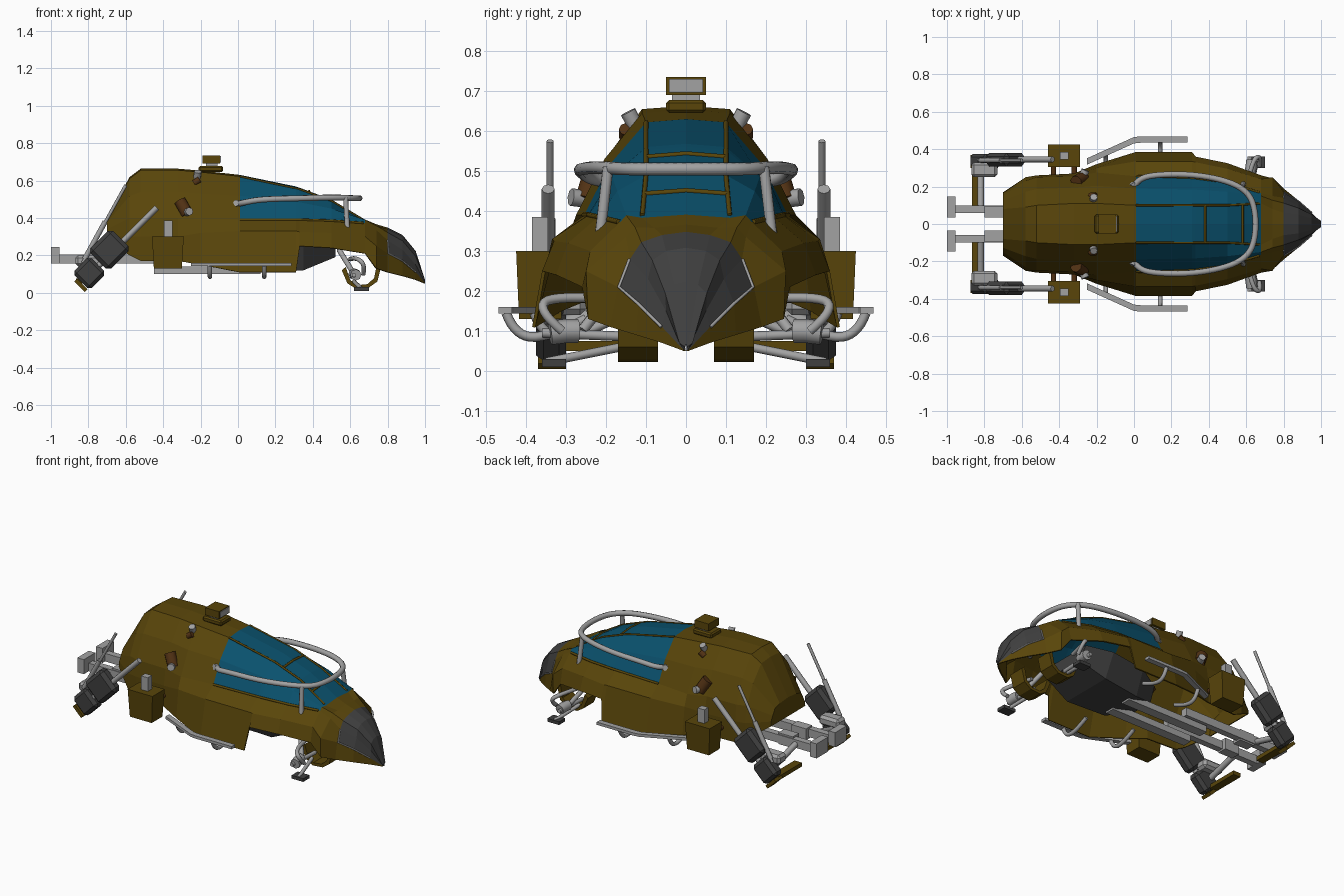
import bpy, bmesh, math
from mathutils import Vector, Matrix

if "Cube" in bpy.data.objects:
    bpy.data.objects.remove(bpy.data.objects["Cube"])

def material(name, r, g, b):
    m = bpy.data.materials.new(name)
    m.diffuse_color = (r, g, b, 1)
    m.use_nodes = True
    m.node_tree.nodes["Principled BSDF"].inputs["Base Color"].default_value = m.diffuse_color
    return m

GOLD = material("gold brown paint", 0.10, 0.06, 0.003)
BLUE = material("blue glass", 0.003, 0.083, 0.155)
DARK = material("dark grey", 0.05, 0.05, 0.05)
GREY = material("light grey metal", 0.36, 0.36, 0.36)
RUST = material("dark brown", 0.085, 0.032, 0.007)

def mesh(name, verts, faces, *mats):
    me = bpy.data.meshes.new(name)
    me.from_pydata([tuple(v) for v in verts], [], faces)
    for m in mats:
        me.materials.append(m)
    bm = bmesh.new()
    bm.from_mesh(me)
    bmesh.ops.remove_doubles(bm, verts=bm.verts, dist=0.0005)
    bmesh.ops.recalc_face_normals(bm, faces=bm.faces)
    bm.to_mesh(me)
    bm.free()
    ob = bpy.data.objects.new(name, me)
    bpy.context.collection.objects.link(ob)
    return ob

BOX_FACES = [(0, 1, 3, 2), (4, 6, 7, 5), (0, 4, 5, 1), (2, 3, 7, 6), (0, 2, 6, 4), (1, 5, 7, 3)]

def box(name, lo, hi, mat, taper=1.0, tilt=0.0, bevel=0.0):
    """Box between two corners; taper shrinks the bottom, tilt turns it about y."""
    lo, hi = Vector(lo), Vector(hi)
    c, h = (lo + hi) / 2, (hi - lo) / 2
    vs = []
    for sx in (-1, 1):
        for sy in (-1, 1):
            for sz in (-1, 1):
                k = taper if sz < 0 else 1
                v = Vector((sx * h.x * k, sy * h.y * k, sz * h.z))
                vs.append(c + Matrix.Rotation(tilt, 3, 'Y') @ v)
    ob = mesh(name, vs, BOX_FACES, mat)
    if bevel:
        m = ob.modifiers.new("bevel", 'BEVEL')
        m.width, m.segments = bevel, 1
    return ob

def strip(name, sections, mat):
    """Loft through four-cornered sections, closed at both ends."""
    k = len(sections)
    f = [(4 * i + j, 4 * i + (j + 1) % 4, 4 * i + 4 + (j + 1) % 4, 4 * i + 4 + j) for i in range(k - 1) for j in range(4)]
    return mesh(name, [v for s in sections for v in s], f + [(0, 1, 2, 3), tuple(range(4 * k - 4, 4 * k))], mat)

def tube(name, pts, r, mat, sides=10, smooth=False):
    """Round bar along points, made from a bevelled curve."""
    cu = bpy.data.curves.new(name, 'CURVE')
    cu.dimensions = '3D'
    cu.bevel_depth, cu.bevel_resolution, cu.use_fill_caps = r, sides // 4, True
    sp = cu.splines.new('NURBS' if smooth else 'POLY')
    sp.points.add(len(pts) - 1)
    for p, q in zip(sp.points, pts):
        p.co = (*q, 1)
    if smooth:
        sp.use_endpoint_u, sp.order_u, sp.resolution_u = True, 3, 5
    tmp = bpy.data.objects.new(name + " path", cu)
    bpy.context.collection.objects.link(tmp)
    bpy.context.view_layer.update()
    me = bpy.data.meshes.new_from_object(tmp.evaluated_get(bpy.context.evaluated_depsgraph_get()))
    bpy.data.objects.remove(tmp)
    me.materials.clear()
    me.materials.append(mat)
    for p in me.polygons:
        p.use_smooth = len(p.vertices) == 4
    ob = bpy.data.objects.new(name, me)
    bpy.context.collection.objects.link(ob)
    return ob

# Hull stations: x, then roof edge, belt line, skirt top, skirt bottom (y, z)
ST = [
    (-0.70, .08, .39, .15, .34, .165, .31, .17, .28),
    (-0.58, .09, .61, .23, .40, .25, .30, .25, .20),
    (-0.52, .10, .655, .25, .40, .26, .30, .26, .17),
    (-0.32, .11, .655, .255, .40, .27, .30, .27, .17),
    (-0.20, .11, .645, .275, .39, .30, .32, .32, .15),
    (0.01, .10, .622, .255, .39, .335, .33, .385, .11),
    (0.31, .10, .56, .245, .39, .335, .33, .385, .11),
    (0.33, .10, .553, .243, .39, .33, .325, .36, .25),
    (0.50, .10, .49, .22, .385, .295, .32, .325, .24),
    (0.68, .11, .383, .165, .372, .24, .30, .26, .21),
    (0.74, .08, .358, .15, .335, .25, .25, .245, .13),
    (0.80, .06, .34, .14, .28, .17, .21, .19, .11),
    (0.88, .05, .30, .095, .23, .12, .17, .125, .09),
    (0.95, .03, .215, .05, .15, .06, .11, .06, .07),
    (1.00, .003, .06, .006, .055, .006, .052, .006, .05),
]
verts, faces = [], []
for x, ry, rz, by, bz, sy, sz, oy, oz in ST:
    half = [(ry, rz), ((ry + by) / 2 + .012, (rz + bz) / 2 + .012), (by, bz), (sy, sz), (oy, oz)]
    ring = [(-y, z) for y, z in reversed(half)] + [(0, rz + .008)] + half
    verts += [(x, y, z) for y, z in ring]
n = 11
for i in range(len(ST) - 1):
    for j in range(n - 1):
        faces.append((i * n + j, i * n + j + 1, (i + 1) * n + j + 1, (i + 1) * n + j))
faces.append(tuple(range(n)))
hull = mesh("hull", verts, faces, GOLD, BLUE, DARK)
for p in hull.data.polygons:
    c = p.center
    zs = [hull.data.vertices[v].co.z for v in p.vertices]
    if 0.01 < c.x < 0.68 and min(zs) > 0.37:
        p.material_index = 1
    elif c.x > 0.81 and c.z > 0.24 - 0.95 * (c.x - 0.80):
        p.material_index = 2
sol = hull.modifiers.new("thickness", 'SOLIDIFY')
sol.thickness, sol.offset = 0.008, -1

def roof_at(x, part):
    """Point on the roof edge (0), pane middle (.5) or belt line (1)."""
    for a, b in zip(ST, ST[1:]):
        if a[0] <= x <= b[0]:
            t = (x - a[0]) / (b[0] - a[0])
            q = [u + (v - u) * t for u, v in zip(a, b)]
            k = .012 if part == .5 else 0
            return (x, q[1] + (q[3] - q[1]) * part + k, q[2] + (q[4] - q[2]) * part + k)

# Canopy frame bars
flip = lambda p, s: (p[0], p[1] * s, p[2])
for s in (1, -1):
    tube("canopy_long_bar", [flip(roof_at(x, 0), s) for x in (.01, .33, .5, .67)], .006, GOLD)
    tube("canopy_belt_bar", [flip(roof_at(x, 1), s) for x in (.01, .33, .5, .67)], .007, GOLD)
for x in (.38, .58):
    h = roof_at(x, 0)
    tube("canopy_cross_bar", [flip(h, -1), (x, 0, h[2] + .008), h], .007, GOLD)

# Trim along the dark beak
for s in (1, -1):
    tube("beak_trim", [(.80, .141 * s, .28), (.805, .168 * s, .21), (.88, .122 * s, .17), (.95, .061 * s, .11)], .004, GREY)

# Roof sensor
box("sensor_base", (-.21, -.05, .645), (-.08, .05, .678), GOLD, bevel=.008)
box("sensor_neck", (-.17, -.035, .67), (-.11, .035, .70), GREY)
box("sensor_head", (-.19, -.05, .69), (-.095, .05, .735), GOLD)
box("sensor_lens", (-.097, -.042, .696), (-.091, .042, .73), GREY)

# Guard rail around the canopy
rail = [(0, .20, .475), (.02, .24, .48), (.12, .265, .50), (.33, .265, .505), (.52, .225, .51), (.62, .16, .505), (.65, .06, .505)]
tube("canopy_guard_rail", rail + [flip(p, -1) for p in reversed(rail)], .016, GREY, smooth=True)

# Underside chassis
cs = [(-.05, .12, .15, .24), (.1, .2, .11, .26), (.35, .24, .12, .26), (.52, .2, .19, .26)]
strip("chassis_block", [[(x, -.7 * y, a), (x, .7 * y, a), (x, y, b), (x, -y, b)] for x, y, a, b in cs], DARK)

for s in (1, -1):
    def P(*pts):
        return [(x, y * s, z) for x, y, z in pts]
    def B(name, lo, hi, mat, **kw):
        a, b = sorted((lo[1] * s, hi[1] * s))
        return box(name, (lo[0], a, lo[2]), (hi[0], b, hi[2]), mat, **kw)

    tube("rail_post", P((.575, .195, .51), (.585, .215, .34)), .014, GREY)
    tube("rail_rear_mount", P((0, .20, .475), (-.01, .22, .48)), .018, GREY)
    # chassis beams and bumper
    B("chassis_beam", (-.45, .04, .10), (.12, .10, .14), GREY)
    B("rear_beam", (-.96, .06, .155), (-.30, .10, .205), GREY)
    B("rear_beam_sleeve", (-.80, .035, .145), (-.70, .095, .215), GREY)
    B("rear_bumper", (-1.0, .035, .155), (-.955, .148, .245), GREY)
    tube("rear_cross_arm", P((-.82, .08, .18), (-.82, .34, .11)), .018, GREY)
    B("rear_cross_plate", (-.865, .10, .05), (-.815, .33, .075), GOLD)
    B("rear_joint_block", (-.87, .25, .14), (-.73, .33, .20), GREY, bevel=.015)
    # rear legs: tilted shock, foot and rods
    t = math.radians(45)
    B("shock_body", (-.765, .307, .145), (-.61, .38, .315), DARK, tilt=t, bevel=.02)
    B("shock_foot", (-.86, .30, .04), (-.73, .375, .17), DARK, tilt=t, bevel=.018)
    B("foot_plate", (-.88, .30, .03), (-.80, .37, .05), GOLD, tilt=t)
    tube("shock_rod", P((-.80, .345, .09), (-.435, .345, .455)), .016, GREY)
    tube("shock_thin_rod", P((-.83, .34, .16), (-.60, .34, .575)), .009, GREY)
    tube("shock_thin_sleeve", P((-.82, .34, .18), (-.71, .34, .38)), .014, GREY)
    # side boxes
    B("side_box", (-.46, .305, .13), (-.29, .425, .30), GOLD, taper=.88)
    B("side_box_peg", (-.395, .345, .30), (-.35, .385, .385), GREY)
    for x in (-.43, -.32):
        tube("side_box_mount", P((x, .24, .24), (x, .33, .24)), .014, RUST)
    # side steps
    step = [(-.25, .335), (-.0, .448), (.04, .452), (.285, .452)]
    strip("side_step", [[(x, s * (y - .017), .143), (x, s * (y + .017), .143), (x, s * (y + .017), .16),
                         (x, s * (y - .017), .16)] for x, y in step], GREY)
    for x, y in ((.14, .45), (-.15, .38)):
        tube("step_bracket", P((x, y, .145), (x, y - .02, .09), (x, y - .10, .08), (x, y - .2, .13)), .012, GREY, smooth=True)
    # roof lamps and side vents
    tube("roof_lamp", P((-.22, .12, .60), (-.215, .145, .648)), .02, GREY)
    tube("roof_lamp_mount", P((-.235, .15, .585), (-.205, .15, .605)), .018, RUST)
    tube("side_vent", P((-.31, .225, .49), (-.27, .247, .42)), .034, RUST)
    tube("side_lamp", P((-.275, .25, .43), (-.26, .288, .435)), .022, GREY)
    # front claws, steering arms and lamps
    claw = [(.555, .12), (.585, .05), (.63, .022), (.70, .028), (.745, .06), (.765, .14)]
    strip("front_claw", [[(x, s * .07, z), (x, s * .17, z), (x + (.66 - x) * .2, s * .17, z + .018),
                          (x + (.66 - x) * .2, s * .07, z + .018)] for x, z in claw], GOLD)
    tube("front_lamp", P((.62, .27, .10), (.625, .30, .10), (.63, .34, .095)), .03, GREY)
    tube("front_lamp_axle", P((.62, .13, .085), (.62, .36, .095)), .012, GREY)
    tube("front_lower_arm", P((.62, .16, .06), (.66, .35, .022)), .011, GREY)
    tube("front_hook_arm", P((.60, .18, .18), (.63, .34, .19), (.68, .37, .15), (.67, .31, .10)), .012, GREY, smooth=True)
    tube("front_strut", P((.54, .16, .23), (.62, .26, .10)), .014, GREY)
    B("front_skid", (.62, .30, .01), (.70, .36, .03), DARK)
